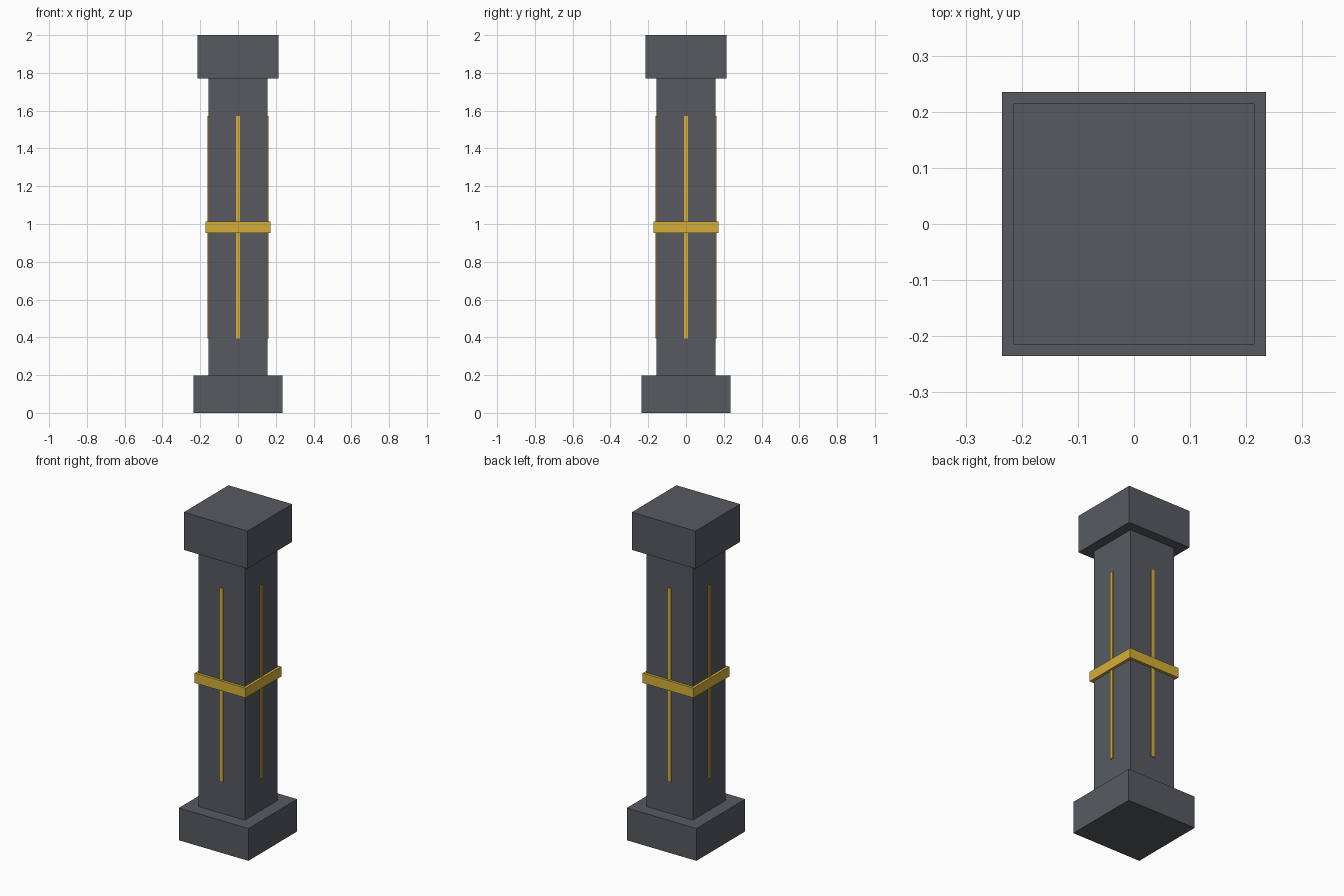
import bpy
from math import pi, sin, cos

if "Cube" in bpy.data.objects:
    bpy.data.objects.remove(bpy.data.objects["Cube"])


def material(name, rgb):
    mat = bpy.data.materials.new(name)
    mat.diffuse_color = (*rgb, 1.0)
    mat.use_nodes = True
    mat.node_tree.nodes["Principled BSDF"].inputs["Base Color"].default_value = mat.diffuse_color
    return mat


STONE = material("dark_stone", (0.095, 0.102, 0.118))
GOLD = material("gold", (0.66, 0.43, 0.04))


def box(name, width, depth, z0, z1, mat, x=0.0, y=0.0, turn=0.0):
    bpy.ops.mesh.primitive_cube_add(size=1, location=(x, y, (z0 + z1) / 2),
                                    rotation=(0, 0, turn))
    obj = bpy.context.object
    obj.name = name
    obj.scale = (width, depth, z1 - z0)
    bpy.ops.object.transform_apply(location=False, rotation=False, scale=True)
    obj.data.materials.append(mat)
    return obj


# Stone body: plinth, shaft and capital
box("base", 0.47, 0.47, 0.0, 0.197, STONE)
box("shaft", 0.312, 0.312, 0.197, 1.77, STONE)
box("capital", 0.43, 0.43, 1.77, 2.0, STONE)

# Gold band around the middle of the shaft
box("band", 0.344, 0.344, 0.953, 1.013, GOLD)

# Thin gold inlay strip on each face of the shaft
for i, side in enumerate(("front", "right", "back", "left")):
    a = i * pi / 2
    r = 0.1535
    box(f"{side}_strip", 0.02, 0.015, 0.395, 1.573, GOLD,
        x=r * sin(a), y=-r * cos(a), turn=a)
